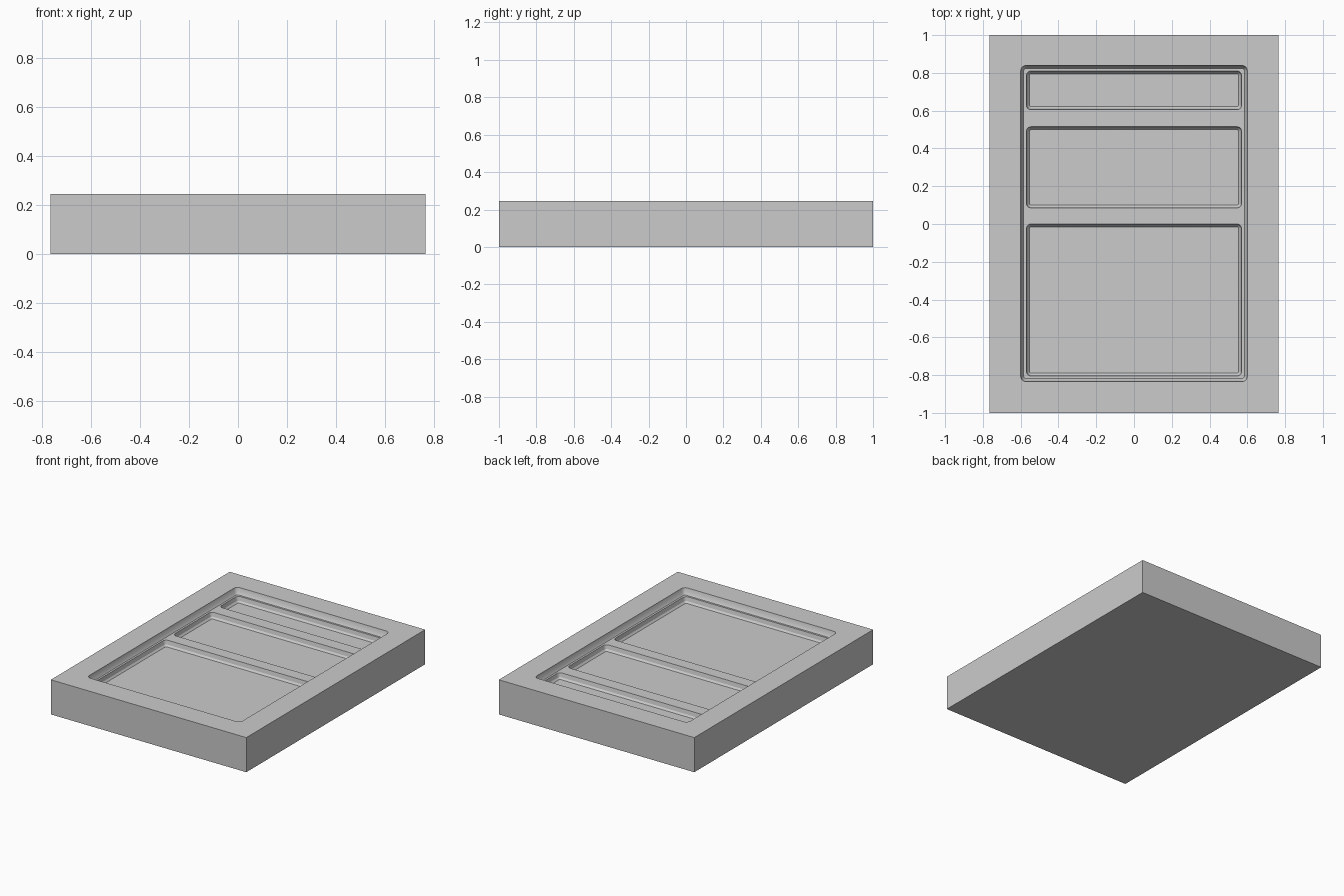
import bpy
import bmesh
from math import cos, sin, pi

cube = bpy.data.objects.get("Cube")
if cube:
    bpy.data.objects.remove(cube)

HALF_X, HALF_Y, HEIGHT = 0.765, 1.0, 0.245
STEP_Z = HEIGHT - 0.045
FLOOR_Z = STEP_Z - 0.04

grey = bpy.data.materials.new("plain grey")
grey.use_nodes = True
grey.diffuse_color = (0.6, 0.6, 0.6, 1)
grey.node_tree.nodes["Principled BSDF"].inputs["Base Color"].default_value = (0.6, 0.6, 0.6, 1)

bm = bmesh.new()


def ring(hx, y0, y1, z, radius=0.0, steps=5):
    """Closed loop of edges around a rectangle, with optional round corners."""
    points = []
    corners = [(hx, y1), (-hx, y1), (-hx, y0), (hx, y0)]
    for i, (x, y) in enumerate(corners):
        if radius == 0:
            points.append((x, y, z))
            continue
        cx = x - radius if x > 0 else x + radius
        cy = y - radius if y == y1 else y + radius
        for k in range(steps + 1):
            a = (i + k / steps) * pi / 2
            points.append((cx + radius * cos(a), cy + radius * sin(a), z))
    verts = [bm.verts.new(p) for p in points]
    return [bm.edges.new((verts[i - 1], v)) for i, v in enumerate(verts)]


def bridge(a, b):
    bmesh.ops.bridge_loops(bm, edges=a + b)


def fill(*loops):
    """Flat face between an outer loop and any hole loops."""
    bmesh.ops.triangle_fill(bm, use_beauty=True, normal=(0, 0, 1),
                            edges=[e for loop in loops for e in loop])


def pocket(hx, y0, y1, top, bottom, radius):
    """Sunken walls with a slight draft and a bevelled foot; returns rim and foot."""
    loops = []
    for inset, depth in ((0, 0), (0.006, 0.7), (0.016, 1)):
        loops.append(ring(hx - inset, y0 + inset, y1 - inset,
                          top + (bottom - top) * depth, radius - inset))
    for a, b in zip(loops, loops[1:]):
        bridge(a, b)
    return loops[0], loops[-1]


# Outer block
base = ring(HALF_X, -HALF_Y, HALF_Y, 0)
top = ring(HALF_X, -HALF_Y, HALF_Y, HEIGHT)
bridge(base, top)
fill(base)

# Large shallow recess in the top
recess_rim, recess_foot = pocket(0.6, -0.835, 0.84, HEIGHT, STEP_Z, 0.03)
fill(top, recess_rim)

# Three deeper compartments in the recess floor
rims = []
for y0, y1 in ((-0.805, 0.0), (0.085, 0.515), (0.605, 0.81)):
    rim, foot = pocket(0.57, y0, y1, STEP_Z, FLOOR_Z, 0.025)
    fill(foot)
    rims.append(rim)
fill(recess_foot, *rims)

bmesh.ops.recalc_face_normals(bm, faces=bm.faces)
mesh = bpy.data.meshes.new("compartment_tray")
bm.to_mesh(mesh)
bm.free()
mesh.materials.append(grey)
tray = bpy.data.objects.new("compartment_tray", mesh)
bpy.context.collection.objects.link(tray)

bpy.context.view_layer.objects.active = tray
tray.select_set(True)
bpy.ops.object.shade_smooth_by_angle(angle=pi / 7)
